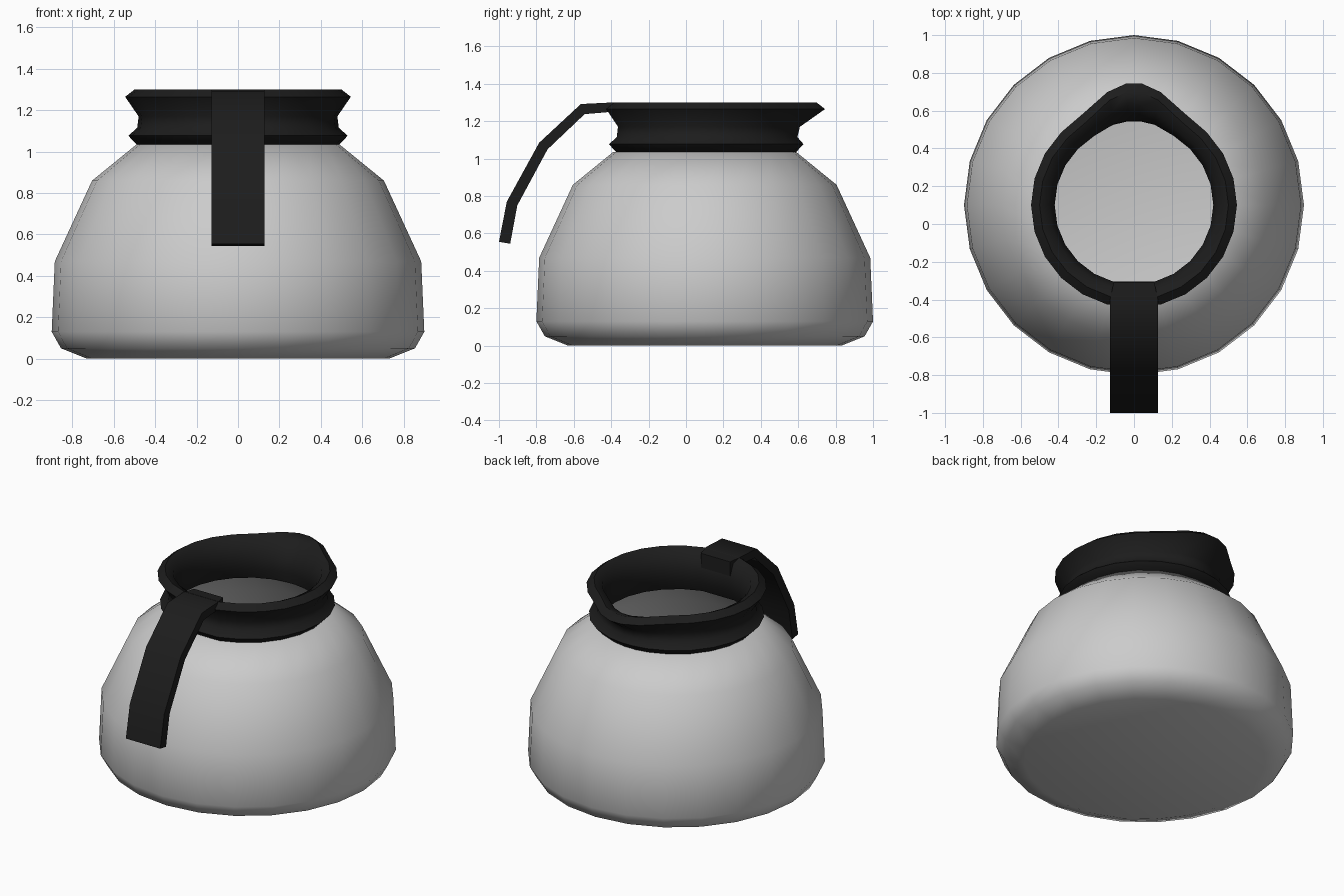
import bpy, bmesh, math

if "Cube" in bpy.data.objects:
    bpy.data.objects.remove(bpy.data.objects["Cube"])

CY = 0.1  # pot axis offset in y


def finish(name, bm, mat=None, angle=60):
    bmesh.ops.recalc_face_normals(bm, faces=bm.faces)
    me = bpy.data.meshes.new(name)
    bm.to_mesh(me)
    bm.free()
    ob = bpy.data.objects.new(name, me)
    bpy.context.collection.objects.link(ob)
    if mat:
        me.materials.append(mat)
    bpy.ops.object.select_all(action='DESELECT')
    ob.select_set(True)
    bpy.context.view_layer.objects.active = ob
    bpy.ops.object.shade_smooth_by_angle(angle=math.radians(angle))
    return ob


def skin(bm, loops, closed):
    """Bridge successive closed loops with quads; cap both ends unless closed."""
    rings = [[bm.verts.new(p) for p in loop] for loop in loops]
    n = len(rings[0])
    pairs = list(zip(rings, rings[1:]))
    if closed:
        pairs.append((rings[-1], rings[0]))
    else:
        bm.faces.new(rings[0])
        bm.faces.new(rings[-1])
    for a, b in pairs:
        for i in range(n):
            j = (i + 1) % n
            bm.faces.new((a[i], a[j], b[j], b[i]))


black = bpy.data.materials.new("black_plastic")
black.diffuse_color = (0.012, 0.012, 0.012, 1)
black.use_nodes = True
black.node_tree.nodes["Principled BSDF"].inputs["Base Color"].default_value = black.diffuse_color

# Glass pot: outer wall up, inner wall back down, 24 sides
pot = [(0.73, 0), (0.855, 0.05), (0.9, 0.13), (0.885, 0.47), (0.705, 0.86), (0.49, 1.035),
       (0.465, 1.03), (0.685, 0.845), (0.86, 0.465), (0.872, 0.14), (0.835, 0.075), (0.72, 0.03)]
angs = [math.radians(15 * i) for i in range(24)]
bm = bmesh.new()
skin(bm, [[(r * math.cos(a), CY + r * math.sin(a), z) for a in angs] for r, z in pot], False)
finish("glass_pot", bm)

# Collar: (radius, z, spout pull); flat facet at the front, blunt spout at the back
collar = [(0.485, 1.03, 0), (0.53, 1.077, 0), (0.487, 1.115, 0.01), (0.48, 1.17, 0.03),
          (0.545, 1.265, 0.10), (0.50, 1.30, 0.10), (0.45, 1.275, 0.08),
          (0.42, 1.18, 0.03), (0.425, 1.10, 0.02), (0.455, 1.03, 0)]
degs = [d for d in range(0, 360, 15) if d not in (90, 270)] + [85.6, 94.4]
degs.sort()
loops = []
for r, z, pull in collar:
    loop = []
    for d in degs:
        a = math.radians(d)
        near = abs(d - 90)
        k = 1 if near < 10 else 0.72 if near < 20 else 0.1 if near < 35 else 0
        loop.append((r * math.cos(a), CY + r * math.sin(a) + pull * k, z))
    loops.append(loop)
bm = bmesh.new()
skin(bm, loops, True)
finish("collar", bm, black)

# Handle: (half width, top y, top z, underside y, underside z)
path = [(0.108, -0.31, 1.295, -0.31, 1.20), (0.127, -0.40, 1.30, -0.40, 1.25),
        (0.127, -0.562, 1.292, -0.542, 1.238), (0.127, -0.785, 1.085, -0.74, 1.05),
        (0.127, -0.958, 0.77, -0.902, 0.75), (0.127, -1.0, 0.555, -0.94, 0.545)]
bm = bmesh.new()
skin(bm, [[(-w, y1, z1), (w, y1, z1), (w, y2, z2), (-w, y2, z2)]
          for w, y1, z1, y2, z2 in path], False)
finish("handle", bm, black, 45)
